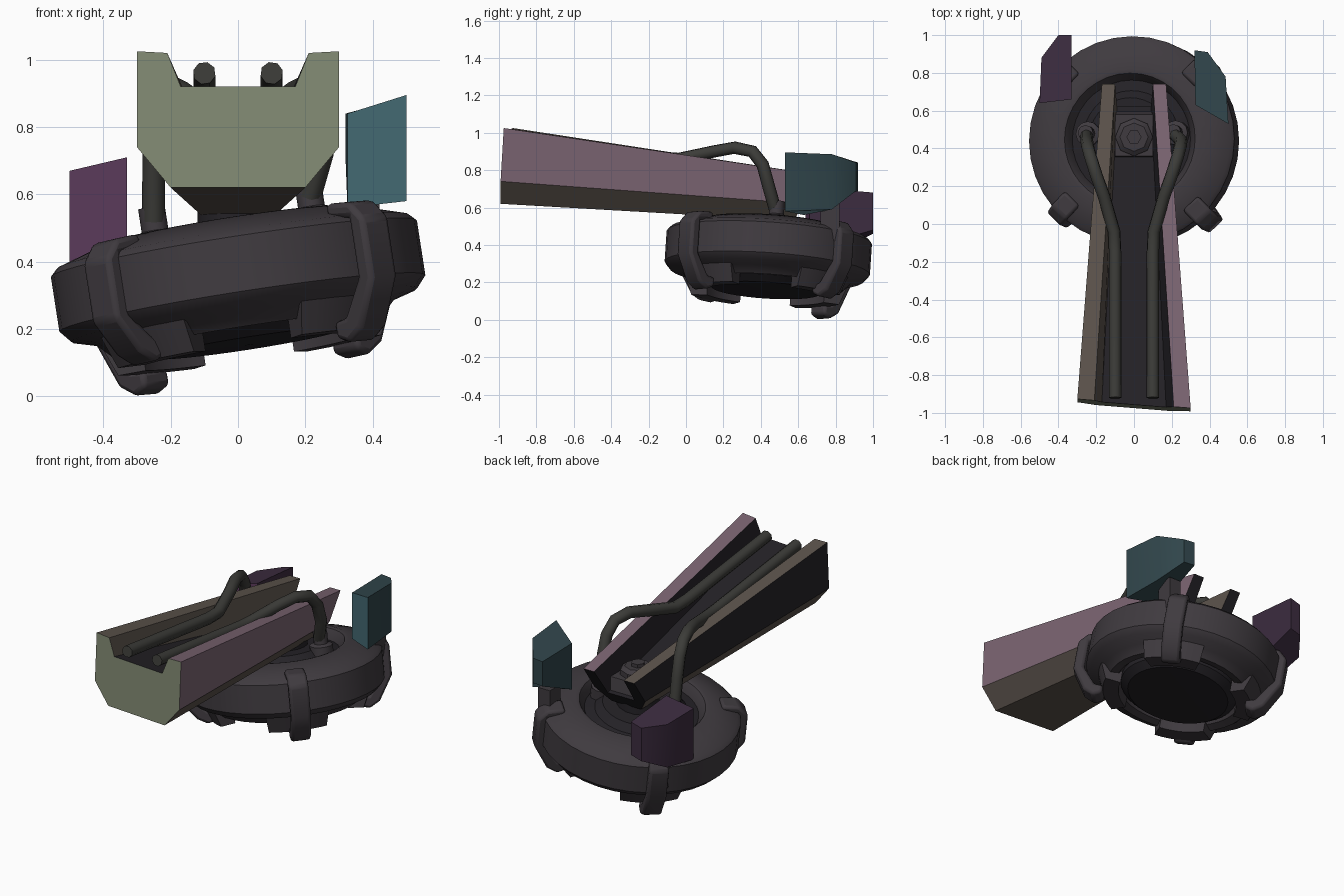
import bpy, bmesh
from math import sin, cos, pi, radians
from mathutils import Matrix, Vector

if "Cube" in bpy.data.objects:
    bpy.data.objects.remove(bpy.data.objects["Cube"])

# tilted frame of the round base
BASE = (Matrix.Translation((0, 0.44, 0.36)) @ Matrix.Rotation(radians(-3.8), 4, 'X')
        @ Matrix.Rotation(radians(-8.8), 4, 'Y'))
I = Matrix.Identity(4)


def material(name, *rgb):
    m = bpy.data.materials.new(name)
    m.diffuse_color = (*rgb, 1)
    m.use_nodes = True
    m.node_tree.nodes["Principled BSDF"].inputs["Base Color"].default_value = m.diffuse_color
    return m


DARK = material("dark_metal", .05, .043, .05)
BLACK = material("black_metal", .018, .016, .02)
GREEN = material("hose_dark_green", .045, .045, .04)
OLIVE = material("olive", .22, .25, .17)
MAUVE = material("mauve", .2, .13, .17)
BROWN = material("brown", .11, .09, .075)
TEAL = material("teal", .06, .15, .18)
TEAL_DARK = material("teal_dark", .03, .06, .07)
PURPLE = material("purple", .11, .045, .11)
PURPLE_DARK = material("purple_dark", .045, .025, .05)


def finish(name, bm, mat=I, angle=35, bevel=0, colors=(DARK,), paint=()):
    """paint lists the slot of each face in creation order."""
    for f, slot in zip(bm.faces, paint):
        f.material_index = slot
    bmesh.ops.remove_doubles(bm, verts=bm.verts, dist=1e-5)
    bmesh.ops.recalc_face_normals(bm, faces=bm.faces)
    me = bpy.data.meshes.new(name)
    bm.to_mesh(me)
    bm.free()
    me.transform(mat)
    for c in colors:
        me.materials.append(c)
    ob = bpy.data.objects.new(name, me)
    bpy.context.collection.objects.link(ob)
    if bevel:
        b = ob.modifiers.new("bevel", 'BEVEL')
        b.width, b.segments, b.limit_method = bevel, 2, 'ANGLE'
    bpy.ops.object.select_all(action='DESELECT')
    ob.select_set(True)
    bpy.context.view_layer.objects.active = ob
    bpy.ops.object.shade_smooth_by_angle(angle=radians(angle))
    return ob


def loft(name, a, b, **kw):
    """Closed prism between two outlines with equal point counts."""
    bm = bmesh.new()
    va, vb = [bm.verts.new(p) for p in a], [bm.verts.new(p) for p in b]
    n = len(a)
    bm.faces.new(va)
    bm.faces.new(vb)
    for i in range(n):
        bm.faces.new((va[i], va[(i + 1) % n], vb[(i + 1) % n], vb[i]))
    return finish(name, bm, **kw)


def lathe(name, prof, closed=False, n=36, a0=0.0, a1=2 * pi, **kw):
    """Spin an (r, z) profile; a partial sweep gets end caps."""
    bm = bmesh.new()
    full = a1 - a0 > 6.28
    rings = [[bm.verts.new((r * cos(t), r * sin(t), z)) for r, z in prof]
             for t in (a0 + (a1 - a0) * k / n for k in range(n if full else n + 1))]
    m = len(prof)
    for k in range(n):
        p, q = rings[k], rings[(k + 1) % len(rings)]
        for i in range(m if closed else m - 1):
            j = (i + 1) % m
            bm.faces.new([p[i], p[j], q[j], q[i]])
    if not full:
        bm.faces.new(rings[0])
        bm.faces.new(rings[-1])
    bmesh.ops.remove_doubles(bm, verts=bm.verts, dist=1e-5)
    bmesh.ops.dissolve_degenerate(bm, edges=bm.edges, dist=1e-5)
    return finish(name, bm, **kw)


# round base: outer ring, turntable, bottom hub
lathe("base_ring", [(.55, -.085), (.55, .08), (.53, .1), (.37, .15), (.35, .145), (.31, .08),
                    (.31, -.1), (.36, -.17), (.41, -.18), (.45, -.14), (.52, -.12)],
      closed=True, mat=BASE)
lathe("turntable", [(0, .14), (.22, .14), (.26, .1), (.32, .09), (.32, .03), (0, .03)],
      mat=BASE, colors=(BLACK,))
lathe("bottom_hub", [(0, -.21), (.29, -.205), (.335, -.17), (.34, -.08), (0, -.08)],
      mat=BASE, colors=(BLACK,))

# four clamps wrapping the ring, each over a curved pad
# (back right, back left, front left, front right): hook depth, outward shift
PAD = [(.34, -.1), (.34, -.23), (.43, -.23), (.48, -.11)]
for k, (d, out) in enumerate(((-.275, 0), (-.292, 0), (-.24, 0), (-.275, .03))):
    clamp = [(.44, .1), (.44, .145), (.54, .135), (.59, .08), (.59, -.1), (.51, d + .035),
             (.45, d), (.4, d + .02), (.4, d + .07), (.45, d + .075), (.53, -.09), (.53, .09)]
    clamp = [(r + out, z) for r, z in clamp]
    m = BASE @ Matrix.Rotation(pi / 4 + k * pi / 2 - out, 4, 'Z')
    loft(f"clamp_{k + 1}", [(r, -.055, z) for r, z in clamp], [(r, .055, z) for r, z in clamp],
         mat=m, bevel=.015)
    lathe(f"pad_{k + 1}", PAD, closed=True, n=8, a0=-radians(22), a1=radians(22), mat=m)

# tapered trough, wide at the front, undercut at the back
front = [(.3, 1.025), (.3, .74), (.2, .62)]
front_in = [(.17, .92), (.21, 1.02)]
back = [(.17, .77), (.17, .62), (.1, .53)]
back_in = [(.09, .6), (.1, .77)]


def section(outer, inner):
    return ([(-x, z) for x, z in outer] + outer[::-1]
            + inner[::-1] + [(-x, z) for x, z in inner])


loft("trough",
     [(x, -.95 - .08 * x - .06 * (1.03 - z), z) for x, z in section(front, front_in)],
     [(x, .74 - .7 * (.77 - z), z) for x, z in section(back, back_in)], angle=25,
     colors=(BLACK, OLIVE, MAUVE, BROWN), paint=(1, 0, 0, 3, 3, 3, 2, 2, 0, 0, 3, 3))

# pivot bolt on a block in the trough floor
AXLE = Matrix.Translation((0, .46, 0))
lathe("pivot", [(0, .45), (.12, .45), (.12, .56), (0, .56)], n=16, mat=AXLE, colors=(BLACK,))
loft("pivot_block", [(x, y, .58) for x, y in ((-.1, .34), (.1, .34), (.1, .6), (-.1, .6))],
     [(x, y, .68) for x, y in ((-.1, .36), (.1, .36), (.1, .58), (-.1, .58))])
lathe("pivot_bolt", [(0, .6), (.1, .6), (.1, .71), (.075, .73), (0, .73)], n=8, mat=AXLE)
lathe("bolt_head", [(0, .7), (.04, .7), (.04, .75), (0, .75)], n=6, mat=AXLE)

# hoses with stepped sockets on the turntable
for side, s in (("left", -1), ("right", 1)):
    x0 = s * .235 + .012
    lathe("socket_" + side, [(0, .06), (.065, .06), (.065, .16), (.04, .17), (.04, .24), (0, .24)],
          n=12, mat=BASE @ Matrix.Translation((x0, .03, 0)))
    start = BASE @ Vector((x0, .02, .2))
    path = [start, (s * .25, .44, .72), (s * .245, .41, .83), (s * .23, .355, .9),
            (s * .2, .26, .92), (s * .16, .15, .9), (s * .105, -.04, .86), (s * .1, -.15, .865),
            (s * .1, -.92, .96)]
    cu = bpy.data.curves.new("hose_" + side, 'CURVE')
    cu.dimensions = '3D'
    cu.bevel_depth, cu.bevel_resolution, cu.use_fill_caps = .034, 2, True
    sp = cu.splines.new('POLY')
    sp.points.add(len(path) - 1)
    for p, co in zip(sp.points, path):
        p.co = (*co, 1)
    sp.use_smooth = True
    cu.materials.append(GREEN)
    bpy.context.collection.objects.link(bpy.data.objects.new("hose_" + side, cu))

# angled guard fins at the back: (x, y, bottom z, top z)
FINS = {
    "left": ([(-.5, .64, .36, .67), (-.33, .66, .38, .71), (-.33, 1, .48, .68),
              (-.4, 1, .46, .66), (-.49, .88, .4, .66)], (PURPLE_DARK, PURPLE)),
    "right": ([(.5, .53, .58, .895), (.325, .63, .56, .84), (.32, .92, .69, .84),
               (.39, .91, .69, .84), (.485, .78, .59, .885)], (TEAL_DARK, TEAL)),
}
for side, (pts, cols) in FINS.items():
    loft("fin_" + side, [(x, y, a) for x, y, a, b in pts], [(x, y, b) for x, y, a, b in pts],
         colors=cols, paint=(0, 0, 1))
# stems joining the fins to the ring
for side, s, zt in (("left", -1, .42), ("right", 1, .62)):
    sq = [(-.04, -.05), (.04, -.05), (.04, .05), (-.04, .05)]
    loft("fin_stem_" + side, [(s * .38 + x, .77 + y, zt - .2) for x, y in sq],
         [(s * .38 + x, .77 + y, zt) for x, y in sq])
